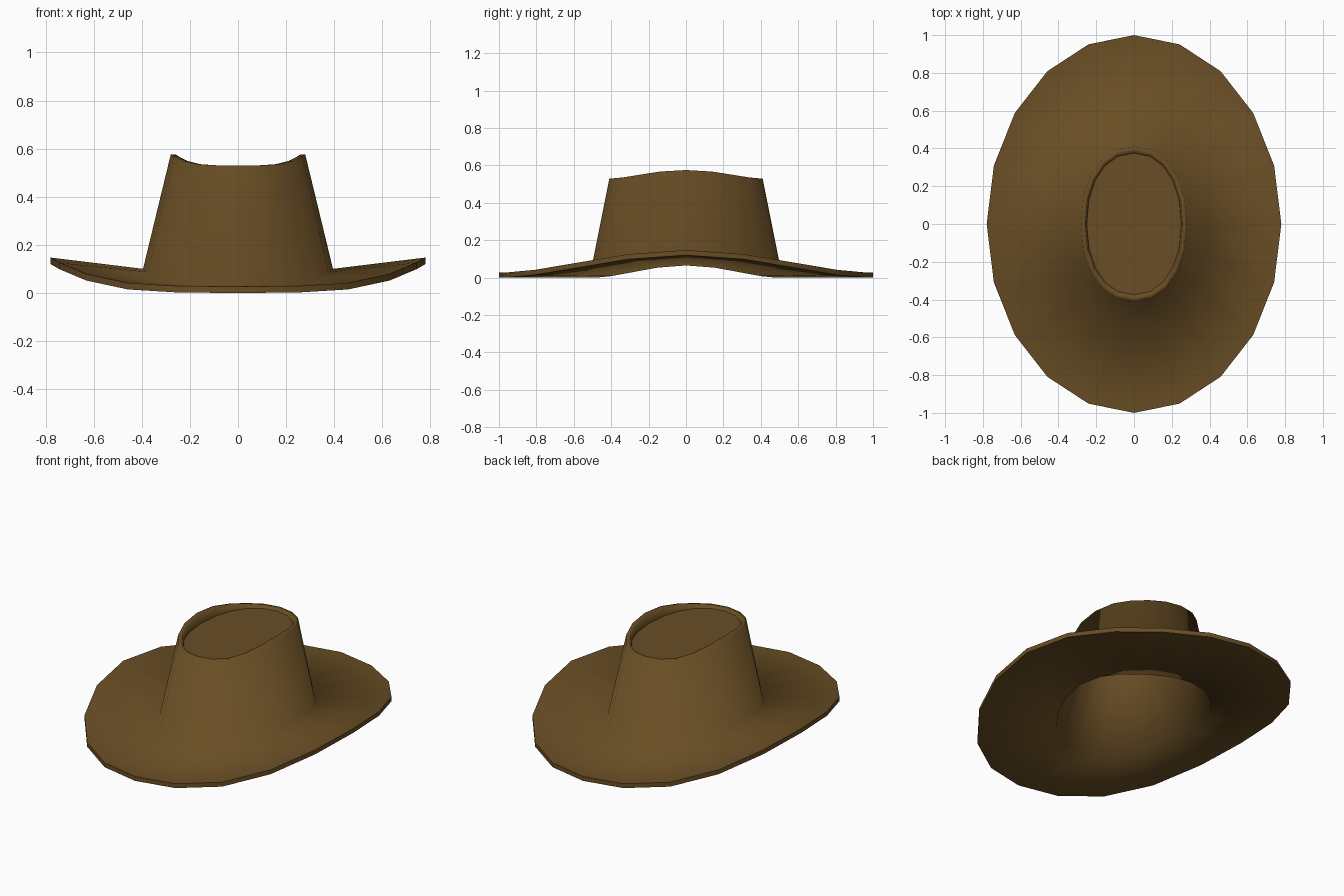
import bpy
import bmesh
from math import cos, sin, pi

if "Cube" in bpy.data.objects:
    bpy.data.objects.remove(bpy.data.objects["Cube"])

SIDES = 20

felt = bpy.data.materials.new("brown felt")
felt.use_nodes = True
colour = (0.14, 0.075, 0.018, 1)
felt.diffuse_color = colour
bsdf = felt.node_tree.nodes["Principled BSDF"]
bsdf.inputs["Base Color"].default_value = colour
bsdf.inputs["Roughness"].default_value = 0.9


def signed_power(value, power):
    return abs(value) ** power * (1 if value >= 0 else -1)


def add_ring(bm, rx, ry, z, lift, square=1.0):
    """Oval ring whose left and right sides curl up by lift."""
    ring = []
    for i in range(SIDES):
        a = 2 * pi * i / SIDES
        c, s = cos(a), sin(a)
        ring.append(bm.verts.new((rx * signed_power(c, square),
                                  ry * signed_power(s, square),
                                  z + lift * c ** 4)))
    return ring


# Rings from the hollow inside, out under the brim, and up over the crown:
# half width, half depth, height, side lift, squareness, sharp edge
profile = [
    (0.25, 0.38, 0.49, 0.00, 0.9, True),     # inner ceiling
    (0.385, 0.495, 0.00, 0.065, 1.0, False),  # head opening
    (0.78, 1.00, 0.00, 0.12, 1.0, True),     # brim edge, underside
    (0.78, 1.00, 0.027, 0.12, 1.0, True),    # brim edge, top
    (0.395, 0.51, 0.03, 0.07, 1.0, False),   # crown base
    (0.28, 0.41, 0.53, 0.045, 0.92, False),  # crown top, outer lip
    (0.258, 0.385, 0.53, 0.045, 0.92, False),  # crown top, inner lip
    (0.25, 0.375, 0.518, 0.00, 0.92, True),  # sunken top panel
]

bm = bmesh.new()
rings = [add_ring(bm, *row[:5]) for row in profile]
for lower, upper in zip(rings, rings[1:]):
    for i in range(SIDES):
        j = (i + 1) % SIDES
        bm.faces.new((lower[i], lower[j], upper[j], upper[i]))
bm.faces.new(rings[0])
bm.faces.new(rings[-1])
bmesh.ops.recalc_face_normals(bm, faces=bm.faces)

# Smooth felt with crisp brim and panel edges
for face in bm.faces:
    face.smooth = True
for ring, row in zip(rings, profile):
    if row[5]:
        for i in range(SIDES):
            bm.edges.get((ring[i], ring[(i + 1) % SIDES])).smooth = False

mesh = bpy.data.meshes.new("hat")
bm.to_mesh(mesh)
bm.free()
mesh.materials.append(felt)
hat = bpy.data.objects.new("wide_brim_hat", mesh)
bpy.context.collection.objects.link(hat)
